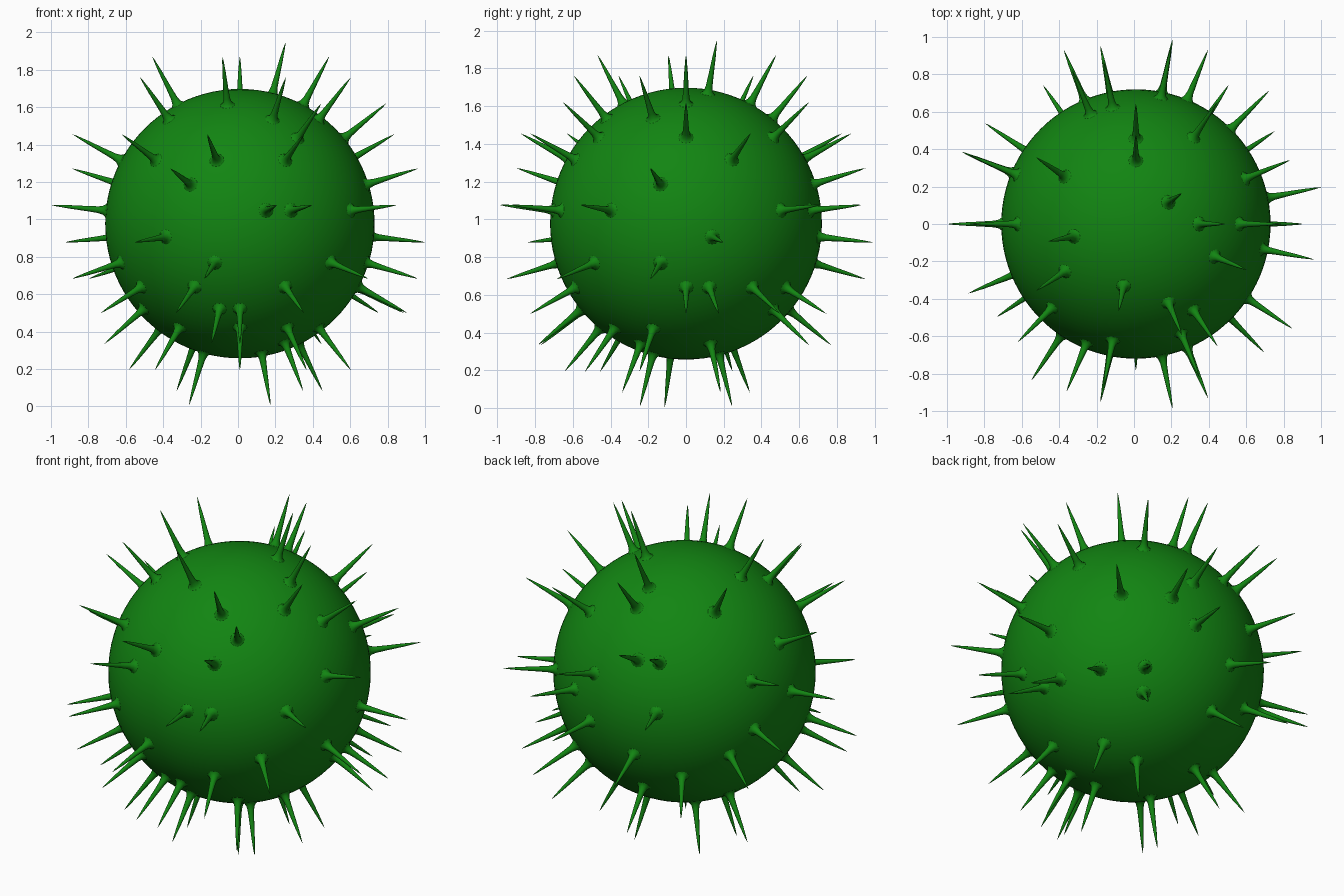
import bpy, bmesh, math
from mathutils import Vector

if "Cube" in bpy.data.objects:
    bpy.data.objects.remove(bpy.data.objects["Cube"])

CENTRE = Vector((0.01, 0, 0.977))
RADIUS = 0.72
STEP = 11.25          # the body is a 32 x 16 grid; spikes grow from grid cells

green = bpy.data.materials.new("green")
green.diffuse_color = (0.006, 0.235, 0.006, 1)
green.use_nodes = True
green.node_tree.nodes["Principled BSDF"].inputs["Base Color"].default_value = green.diffuse_color

# Spikes per latitude row (row r has latitude (r + 0.5) * STEP), azimuths in STEPs from +x
ROWS = {
    6: [3],
    5: [0, 8, 17, 23],
    4: [8, 13, 19, 26, 30],
    3: [0, 5, 27],
    2: [2, 9, 10, 16, 20, 23, 26],
    1: [7, 14, 22, 31],
    0: [4, 6, 10, 16, 25, 26, 29],
    -1: [1, 7, 14, 21],
    -2: [9, 13, 18, 23, 28, 31],
    -3: [0, 1, 3, 5, 11, 19, 22, 26],
    -4: [5, 9, 18, 23, 24],
    -5: [14, 20, 24, 27, 30],
    -6: [2, 12, 28],
    -7: [5, 18, 27],
}

# Spike outline: (radius, distance from body centre), flared at the root
PROFILE = [(0.050, 0.712), (0.034, 0.722), (0.024, 0.735), (0.018, 0.760),
           (0.014, 0.820), (0.009, 0.920), (0.004, 0.985)]
TIP = 1.015
SIDES = 12


def make_object(name, bm):
    bmesh.ops.recalc_face_normals(bm, faces=bm.faces)
    mesh = bpy.data.meshes.new(name)
    for f in bm.faces:
        f.smooth = True
    bm.to_mesh(mesh)
    bm.free()
    mesh.materials.append(green)
    ob = bpy.data.objects.new(name, mesh)
    ob.location = CENTRE
    bpy.context.collection.objects.link(ob)
    return ob


def add_spike(bm, direction):
    rot = direction.to_track_quat('Z', 'Y')
    rings = []
    for r, d in PROFILE:
        rings.append([bm.verts.new(rot @ Vector((r * math.cos(2 * math.pi * i / SIDES),
                                                 r * math.sin(2 * math.pi * i / SIDES), d)))
                      for i in range(SIDES)])
    tip = bm.verts.new(direction * TIP)
    for a, b in zip(rings, rings[1:]):
        for i in range(SIDES):
            j = (i + 1) % SIDES
            bm.faces.new((a[i], a[j], b[j], b[i]))
    for i in range(SIDES):
        bm.faces.new((rings[-1][i], rings[-1][(i + 1) % SIDES], tip))


# Round body
bm = bmesh.new()
bmesh.ops.create_uvsphere(bm, u_segments=96, v_segments=48, radius=RADIUS)
make_object("body", bm)

# All spikes
bm = bmesh.new()
for row, azimuths in ROWS.items():
    lat = math.radians((row + 0.5) * STEP)
    for k in azimuths:
        az = math.radians(k * STEP)
        add_spike(bm, Vector((math.cos(lat) * math.cos(az),
                              math.cos(lat) * math.sin(az), math.sin(lat))))
make_object("spikes", bm)
